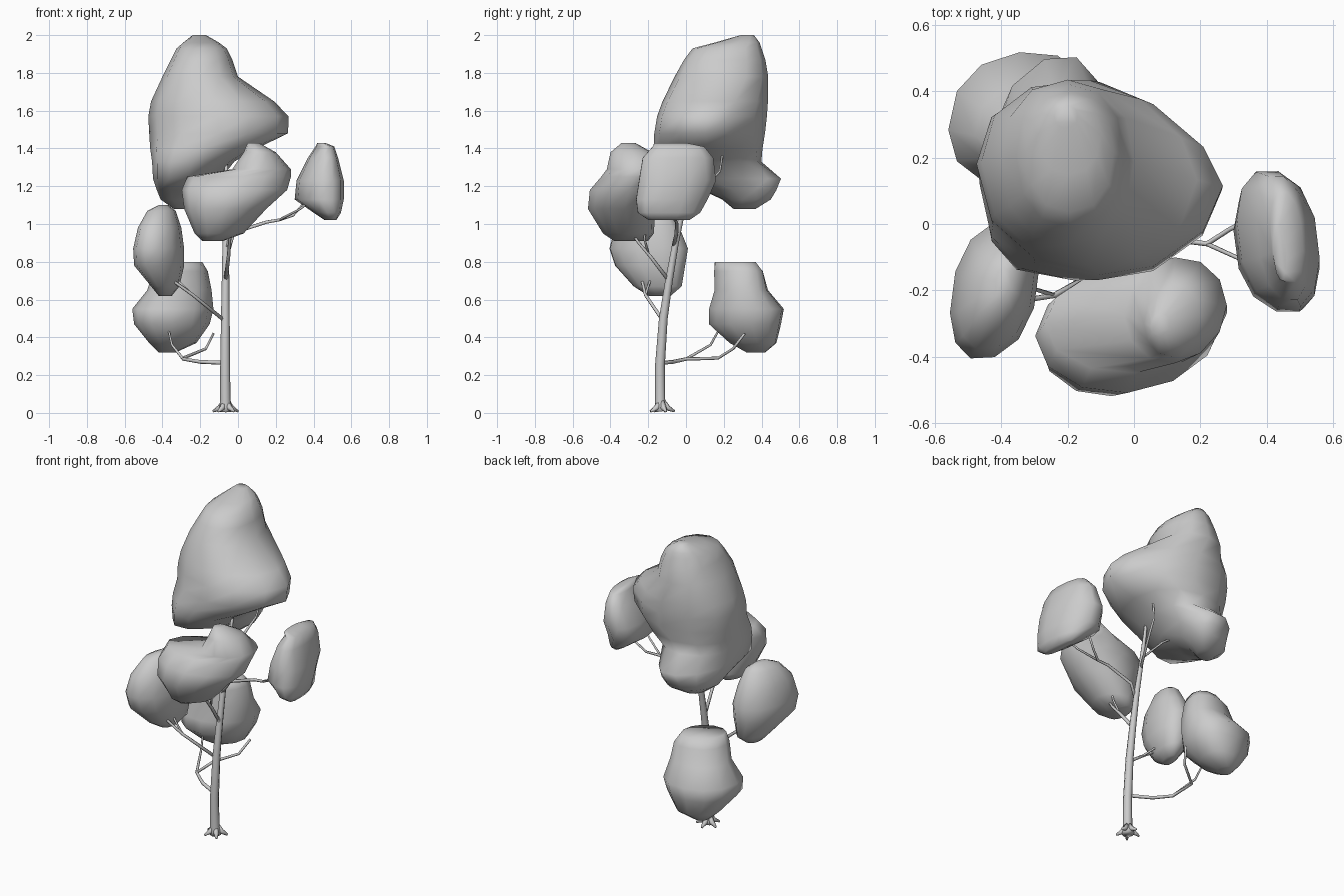
import bpy, bmesh, math
from mathutils import Vector


def signed_pow(v, e):
    return math.copysign(abs(v) ** e, v)


def loft(name, rings):
    """Skin a stack of equal-sized vertex rings and close both ends."""
    bm = bmesh.new()
    loops = [[bm.verts.new(p) for p in ring] for ring in rings]
    n = len(rings[0])
    for a, b in zip(loops, loops[1:]):
        for i in range(n):
            j = (i + 1) % n
            bm.faces.new((a[i], a[j], b[j], b[i]))
    bm.faces.new(loops[0][::-1])
    bm.faces.new(loops[-1])
    bmesh.ops.recalc_face_normals(bm, faces=bm.faces)
    for f in bm.faces:
        f.smooth = True
    mesh = bpy.data.meshes.new(name)
    bm.to_mesh(mesh)
    bm.free()
    ob = bpy.data.objects.new(name, mesh)
    bpy.context.collection.objects.link(ob)
    return ob


def foliage(name, skew, levels, sides=12, power=0.9):
    """Leaf clump: each level is z, x min, x max, y min, y max,
    then optionally its own skew and a sharper power for its right side."""
    rings = []
    for z, x0, x1, y0, y1, *own in levels:
        k = own[0] if own else skew
        ring = []
        for i in range(sides):
            t = math.tau * i / sides
            c, s = math.cos(t), math.sin(t + k)
            e = own[1] if len(own) > 1 and c > 0.01 else power
            ring.append(((x0 + x1) / 2 + (x1 - x0) / 2 * signed_pow(c, e),
                         (y0 + y1) / 2 + (y1 - y0) / 2 * signed_pow(s, e), z))
        rings.append(ring)
    return loft(name, rings)


def limb(name, r0, r1, points, sides=6, radii=None):
    """Tapered tube along a path."""
    pts = [Vector(p) for p in points]
    u, rings = None, []
    for i, p in enumerate(pts):
        d = (pts[min(i + 1, len(pts) - 1)] - pts[max(i - 1, 0)]).normalized()
        u = d.orthogonal() if u is None else u - d * u.dot(d)
        u.normalize()
        v = d.cross(u)
        r = radii[i] if radii else r0 + (r1 - r0) * i / (len(pts) - 1)
        rings.append([p + r * (u * math.cos(math.tau * k / sides) + v * math.sin(math.tau * k / sides))
                      for k in range(sides)])
    return loft(name, rings)


# Leaf clumps
foliage("crown_foliage", 0, [
    (1.08, -.34, -.22, .25, .37, .3), (1.13, -.41, -.15, .19, .45, .4), (1.18, -.43, -.12, .08, .48, .4),
    (1.24, -.45, -.09, -.12, .51, .3), (1.33, -.455, -.02, -.16, .40, .1), (1.40, -.465, .10, -.17, .405, 0),
    (1.48, -.47, .265, -.17, .42, -.12, 1.2), (1.57, -.475, .268, -.155, .43, -.12, 1.2),
    (1.65, -.46, .19, -.125, .435, -.1, 1.1), (1.78, -.40, .0, -.06, .435), (1.87, -.355, -.03, -.01, .42),
    (1.93, -.325, -.06, .035, .40), (1.96, -.29, -.1, .15, .39), (2.0, -.24, -.17, .29, .36)])
foliage("front_foliage", .1, [
    (.91, -.19, -.08, -.38, -.20), (.95, -.23, .03, -.44, -.17), (1.08, -.285, .15, -.52, -.16),
    (1.18, -.298, .26, -.51, -.13), (1.25, -.27, .28, -.45, -.12), (1.29, -.03, .28, -.42, -.10),
    (1.38, .03, .20, -.40, -.18), (1.43, .05, .11, -.34, -.27)], power=1.03)
foliage("right_foliage", -.25, [
    (1.02, .46, .52, -.20, .02), (1.06, .40, .545, -.26, .08), (1.13, .30, .56, -.27, .12),
    (1.23, .31, .56, -.255, .165), (1.35, .37, .53, -.235, .15), (1.41, .41, .51, -.18, .10),
    (1.43, .42, .46, -.17, .0)])
foliage("left_foliage", .3, [
    (.62, -.42, -.35, -.20, -.08), (.67, -.46, -.31, -.28, -.02), (.78, -.55, -.285, -.38, .0),
    (.87, -.555, -.285, -.41, .015), (.98, -.53, -.30, -.38, -.03), (1.07, -.48, -.33, -.30, -.08),
    (1.10, -.42, -.37, -.23, -.13)])
foliage("back_low_foliage", .15, [
    (.32, -.42, -.33, .32, .42), (.37, -.47, -.22, .23, .48), (.47, -.55, -.15, .12, .505),
    (.55, -.56, -.13, .12, .52), (.65, -.48, -.14, .15, .435), (.75, -.45, -.16, .145, .41, .25),
    (.80, -.42, -.19, .15, .37, .3)])

# Trunk with flared foot
limb("trunk", 0, 0, [
    (-.065, -.13, .008), (-.065, -.133, .03), (-.067, -.137, .07), (-.068, -.138, .25),
    (-.067, -.12, .50), (-.066, -.09, .70), (-.065, -.055, .90), (-.065, -.015, 1.08),
    (-.063, .02, 1.25), (-.06, .05, 1.42)], 8,
    [.036, .033, .027, .026, .023, .020, .017, .013, .010, .007])

# Roots
for i in range(5):
    a = math.tau * i / 5 + .35
    c, s = math.cos(a), math.sin(a)
    limb(f"root_{i + 1}", 0, 0,
         [(-.065 + r * c, -.13 + r * s, z) for r, z in ((.010, .06), (.033, .026), (.07, .008))],
         6, [.014, .016, .006])

# Branches and their forks
limb("back_low_branch", .011, .007, [(-.068, -.135, .265), (-.2, -.07, .27), (-.29, 0, .285),
                                     (-.29, .17, .29), (-.17, .25, .34), (-.13, .31, .42)])
limb("back_low_fork", .008, .005, [(-.29, 0, .285), (-.35, .13, .36), (-.37, .18, .45)])
limb("left_branch", .010, .006, [(-.067, -.12, .485), (-.24, -.215, .625), (-.36, -.235, .71), (-.41, -.22, .77)])
limb("left_fork", .007, .005, [(-.24, -.215, .625), (-.32, -.19, .70), (-.36, -.12, .76)])
limb("front_branch", .011, .006, [(-.066, -.09, .70), (-.05, -.19, .83), (-.045, -.25, .90), (-.05, -.32, 1.0)])
limb("front_fork", .007, .005, [(-.05, -.2, .85), (-.03, -.22, .92), (.02, -.21, 1.05)])
limb("right_branch", .011, .006, [(-.065, -.065, .88), (-.02, -.05, .955), (.15, -.05, 1.01),
                                  (.22, -.06, 1.022), (.29, -.015, 1.045), (.36, .02, 1.12)])
limb("right_fork", .007, .005, [(.22, -.06, 1.022), (.33, -.11, 1.08), (.40, -.14, 1.14)])
limb("crown_branch", .009, .005, [(-.065, -.015, 1.06), (-.02, .12, 1.22), (.0, .18, 1.28), (.03, .2, 1.42)])
limb("crown_back_fork", .007, .005, [(-.065, .0, 1.12), (-.13, .1, 1.2), (-.22, .22, 1.25)])
